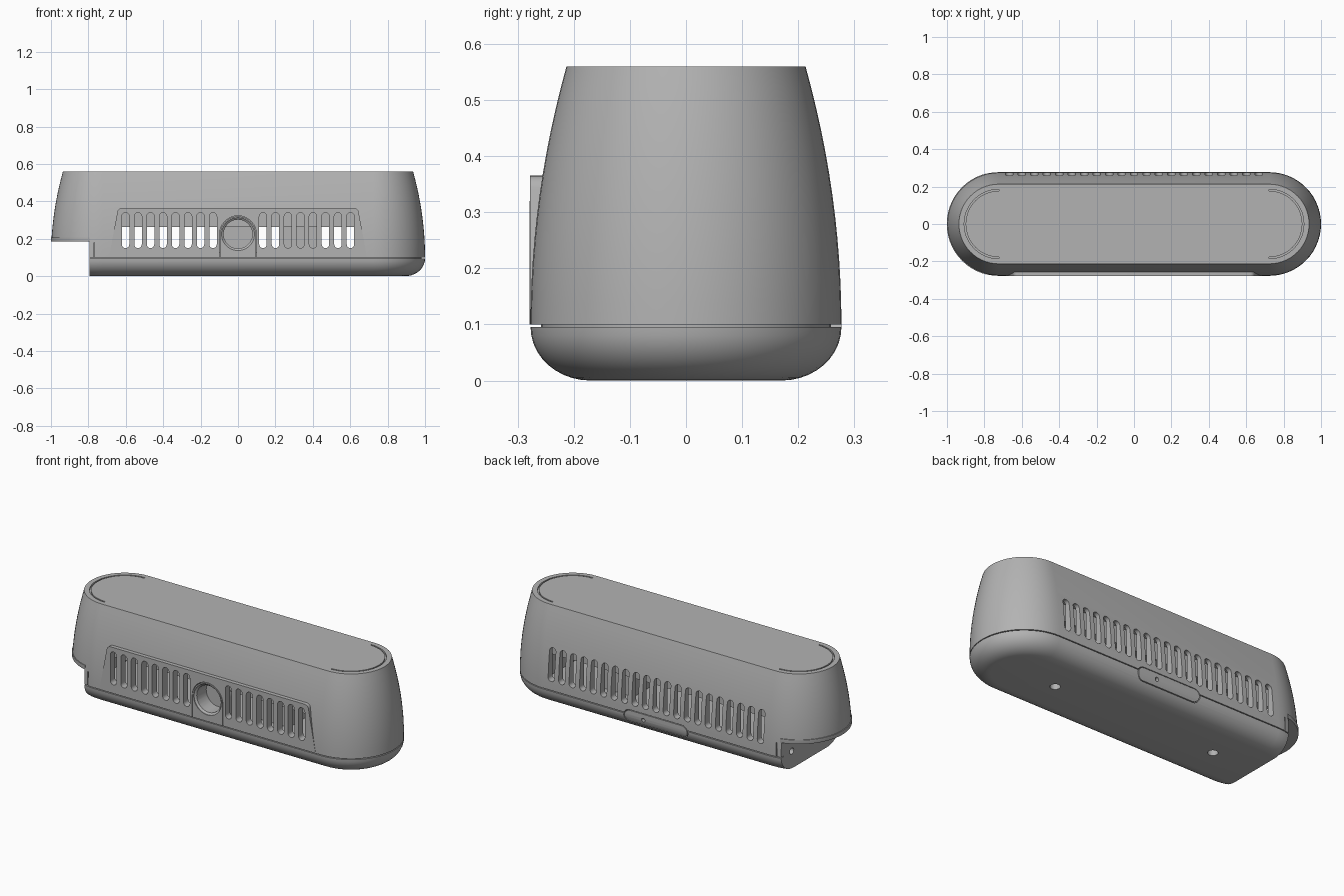
import bpy, bmesh
from math import sin, cos, pi

if "Cube" in bpy.data.objects:
    bpy.data.objects.remove(bpy.data.objects["Cube"])

HALF = 0.723   # half length of the straight sides
gray = bpy.data.materials.new("plain gray")
gray.use_nodes = True
gray.diffuse_color = (0.45, 0.45, 0.45, 1)
gray.node_tree.nodes["Principled BSDF"].inputs["Base Color"].default_value = (0.45, 0.45, 0.45, 1)


def finish(name, bm):
    bmesh.ops.recalc_face_normals(bm, faces=bm.faces)
    mesh = bpy.data.meshes.new(name)
    bm.to_mesh(mesh)
    bm.free()
    mesh.materials.append(gray)
    ob = bpy.data.objects.new(name, mesh)
    bpy.context.collection.objects.link(ob)
    return ob


def loft(name, profile, n=28):
    """Stack rounded-end rings given as (radius, height)."""
    bm = bmesh.new()
    rings = []
    for r, z in profile:
        ring = []
        for side in (1, -1):
            for i in range(n + 1):
                a = -pi / 2 + pi * i / n
                ring.append(bm.verts.new((side * (HALF + r * cos(a)), side * r * sin(a), z)))
        rings.append(ring)
    for low, high in zip(rings, rings[1:]):
        for i in range(len(low)):
            j = (i + 1) % len(low)
            bm.faces.new((low[i], low[j], high[j], high[i]))
    bm.faces.new(rings[0])
    bm.faces.new(rings[-1])
    return finish(name, bm)


def prism(name, outlines, a, b, axis="y"):
    """Extrude outlines from a to b along one axis."""
    place = {"x": lambda u, v, d: (d, u, v),
             "y": lambda u, v, d: (u, d, v),
             "z": lambda u, v, d: (u, v, d)}[axis]
    bm = bmesh.new()
    for pts in outlines:
        ends = [[bm.verts.new(place(u, v, d)) for u, v in pts] for d in (a, b)]
        for e in ends:
            bm.faces.new(e)
        for i in range(len(pts)):
            j = (i + 1) % len(pts)
            bm.faces.new((ends[0][i], ends[0][j], ends[1][j], ends[1][i]))
    return finish(name, bm)


def arc(cx, cy, r, a0, a1, n=10):
    return [(cx + r * cos(a0 + (a1 - a0) * i / n), cy + r * sin(a0 + (a1 - a0) * i / n))
            for i in range(n + 1)]


def circle(cx, cy, r, n=32):
    return arc(cx, cy, r, 0, 2 * pi, n)[:-1]


def rect(u0, u1, v0, v1):
    return [(u0, v0), (u1, v0), (u1, v1), (u0, v1)]


def slot(x, z0, z1, r):
    return arc(x, z1 - r, r, 0, pi) + arc(x, z0 + r, r, pi, 2 * pi)


def wide_pill(z, half, r):
    return arc(half - r, z, r, -pi / 2, pi / 2) + arc(r - half, z, r, pi / 2, 3 * pi / 2)


def arch(r):
    return [(-r, 0.1), (r, 0.1)] + arc(0, 0.225, r, 0, pi, 24)


def combine(ob, other, operation="DIFFERENCE"):
    mod = ob.modifiers.new("cut", "BOOLEAN")
    mod.operation, mod.object, mod.solver = operation, other, "EXACT"
    bpy.context.view_layer.objects.active = ob
    bpy.ops.object.modifier_apply(modifier=mod.name)
    bpy.data.objects.remove(other)


# Shell profile: rounded base, seam groove, tapering upper
base = [(0.17 + 0.107 * sin(i * pi / 20), 0.095 * (1 - cos(i * pi / 20))) for i in range(11)]
upper = [(0.277 - 0.064 * (i / 12) ** 2, 0.1 + 0.46 * i / 12) for i in range(13)]
body = loft("body_shell", base + [(0.258, 0.095), (0.258, 0.1)] + upper)

# Raised front panel
corner = 0.025
panel_outline = ([(-0.69, 0.1), (0.69, 0.1)] + arc(0.645 - corner, 0.365 - corner, corner, 0.15, pi / 2, 6)
                 + arc(corner - 0.645, 0.365 - corner, corner, pi / 2, pi - 0.15, 6))
combine(body, prism("panel", [panel_outline], -0.278, -0.2), "UNION")

# Hollow inside, step at one end
combine(body, prism("cavity", [rect(-0.74, 0.74, 0.13, 0.36)], -0.235, 0.235))
combine(body, prism("step", [rect(-1.2, -0.795, -0.1, 0.185)], -0.5, 0.5))

# Vent slots front and back
pitch = 0.0668
front = [slot(s * pitch * i, 0.15, 0.34, 0.02) for s in (1, -1) for i in range(2, 10)]
back = [slot(pitch * i, 0.15, 0.34, 0.02) for i in range(-10, 11)]
combine(body, prism("front_slots", front, -0.3, -0.2))
combine(body, prism("back_slots", back, 0.2, 0.3))

# Pockets for the lens housing and the rear cover
combine(body, prism("lens_pocket", [arch(0.098)], -0.3, -0.2))
combine(body, prism("cover_pocket", [wide_pill(0.085, 0.205, 0.038)], 0.215, 0.3))

# Mounting holes, end slits and lid grooves
combine(body, prism("base_holes", [circle(s * 0.52, 0, 0.027) for s in (1, -1)], -0.02, 0.04, "z"))
combine(body, prism("end_holes", [circle(s * 0.17, 0.1, 0.018) for s in (1, -1)], -0.82, -0.765, "x"))
for side in (1, -1):
    combine(body, prism("end_slit", [rect(-0.771, -0.766, 0.098, 0.18)], side * 0.262, side * 0.3))
grooves = [[(s * (HALF + x), y) for x, y in
            arc(0, 0, 0.185, -pi / 2, pi / 2, 28) + arc(0, 0, 0.177, pi / 2, -pi / 2, 28)]
           for s in (1, -1)]
combine(body, prism("lid_grooves", grooves, 0.55, 0.58, "z"))

# Thin lip around the overhanging end
lip = loft("end_lip", [(0.277, 0.185), (0.278, 0.19), (0.278, 0.208), (0.27, 0.208)])
combine(lip, prism("lip_keep", [rect(-1.2, -0.79, 0, 0.5)], -0.5, 0.5), "INTERSECT")

# Lens housing with a countersunk barrel
housing = prism("lens_housing", [arch(0.095)], -0.279, -0.14)
combine(housing, prism("barrel", [circle(0, 0.225, 0.077, 48)], -0.3, -0.18))
bm = bmesh.new()
rings = [[bm.verts.new((x, y, z)) for x, z in circle(0, 0.225, r, 48)]
         for r, y in ((0.088, -0.285), (0.088, -0.275), (0.076, -0.266))]
for a, b in zip(rings, rings[1:]):
    for i in range(48):
        j = (i + 1) % 48
        bm.faces.new((a[i], a[j], b[j], b[i]))
bm.faces.new(rings[0])
bm.faces.new(rings[-1])
combine(housing, finish("countersink", bm))

# Rear cover following the shell's surface
cover = loft("rear_cover", base + upper)
combine(cover, prism("cover_keep", [wide_pill(0.085, 0.2, 0.034)], 0.21, 0.3), "INTERSECT")
combine(cover, prism("cover_hole", [circle(0.08, 0.085, 0.011, 16)], 0.25, 0.3))

# Inner parts seen through the vents
inner = prism("inner_block", [rect(-0.735, 0.735, 0.262, 0.365)], -0.19, 0.19)
unit = prism("inner_unit", [rect(0.23, 0.43, 0.125, 0.27)], -0.15, 0.15)

# Shading
bpy.ops.object.select_all(action="DESELECT")
for ob in (body, lip, housing, cover, inner, unit):
    ob.select_set(True)
bpy.context.view_layer.objects.active = body
bpy.ops.object.shade_smooth_by_angle(angle=0.5)
